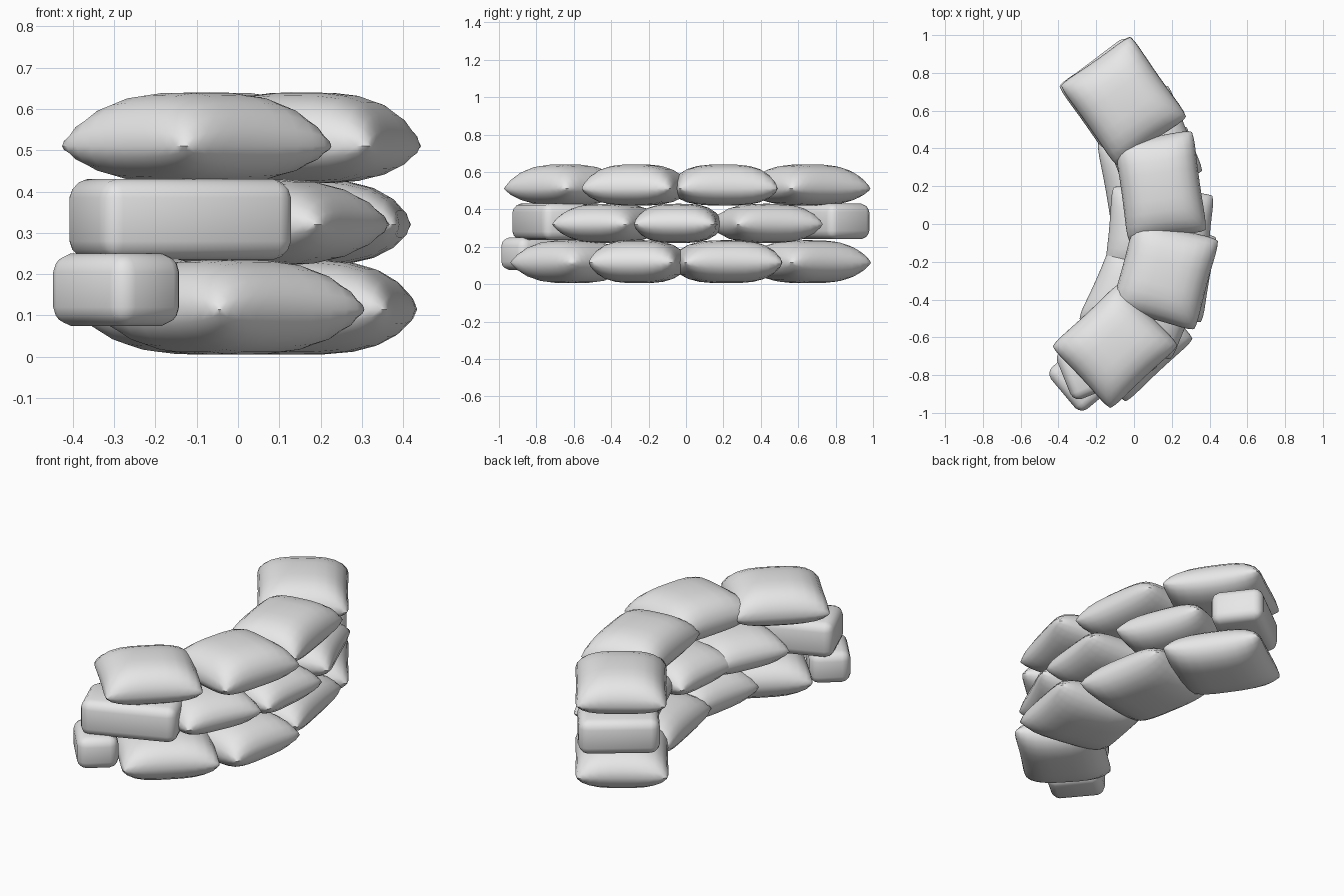
import bpy, bmesh, math

if "Cube" in bpy.data.objects:
    bpy.data.objects.remove(bpy.data.objects["Cube"])

cloth = bpy.data.materials.new("grey_cloth")
cloth.diffuse_color = (0.8, 0.8, 0.8, 1)
cloth.use_nodes = True
cloth.node_tree.nodes["Principled BSDF"].inputs["Base Color"].default_value = cloth.diffuse_color


def finish(bm, name, x, y, z, angle):
    bmesh.ops.recalc_face_normals(bm, faces=bm.faces)
    mesh = bpy.data.meshes.new(name)
    bm.to_mesh(mesh)
    bm.free()
    mesh.materials.append(cloth)
    ob = bpy.data.objects.new(name, mesh)
    bpy.context.collection.objects.link(ob)
    ob.location = (x, y, z)
    ob.rotation_euler.z = math.radians(angle)
    bpy.ops.object.select_all(action='DESELECT')
    ob.select_set(True)
    bpy.context.view_layer.objects.active = ob
    bpy.ops.object.shade_smooth_by_angle(angle=math.radians(50))


def sack(name, x, y, length, width, angle, seam, up, down, n=12):
    """Stuffed sack: two bulging sheets that meet at a seam."""
    bm = bmesh.new()
    ts = [math.sin(math.pi / 2 * (2 * i / n - 1)) for i in range(n + 1)]
    for height in (up, -down):
        rows = []
        for u in ts:
            row = []
            for v in ts:
                bulge = max(0, (1 - abs(u) ** 3.2) * (1 - abs(v) ** 3.2)) ** 0.52
                px = u * length / 2 * (1 - 0.03 * (1 - v * v) - 0.05 * v ** 8)
                py = v * width / 2 * (1 - 0.03 * (1 - u * u) - 0.05 * u ** 8)
                row.append(bm.verts.new((px, py, height * bulge)))
            rows.append(row)
        for i in range(n):
            for j in range(n):
                bm.faces.new((rows[i][j], rows[i + 1][j],
                              rows[i + 1][j + 1], rows[i][j + 1]))
    bmesh.ops.remove_doubles(bm, verts=bm.verts, dist=0.0005)
    finish(bm, name, x, y, seam, angle)


def half_sack(name, x, y, length, width, angle, low, high):
    """Short block-like sack that closes the end of a course."""
    bm = bmesh.new()
    bmesh.ops.create_cube(bm, size=1)
    bmesh.ops.scale(bm, verts=bm.verts, vec=(length, width, high - low))
    bmesh.ops.bevel(bm, geom=bm.edges[:], offset=0.045, segments=3,
                    profile=0.45, affect='EDGES')
    finish(bm, name, x, y, (low + high) / 2, angle)


# Each course: seam height, rise, drop, sacks (x, y, length, width, angle)
courses = {
    "bottom": (0.115, 0.12, 0.11, [
        (-0.06, 0.65, 0.54, 0.48, -55),
        (0.09, 0.215, 0.55, 0.50, -80),
        (0.14, -0.25, 0.48, 0.54, 80),
        (-0.02, -0.61, 0.51, 0.47, 43)]),
    "middle": (0.32, 0.11, 0.1, [
        (0.08, 0.43, 0.51, 0.43, -68),
        (0.135, -0.04, 0.45, 0.55, 85),
        (0.04, -0.41, 0.46, 0.55, 66)]),
    "top": (0.51, 0.13, 0.09, [
        (-0.055, 0.65, 0.54, 0.47, -55),
        (0.14, 0.20, 0.55, 0.43, -82),
        (0.165, -0.265, 0.51, 0.47, 75),
        (-0.10, -0.645, 0.51, 0.47, 43)]),
}
for course, (seam, up, down, sacks) in courses.items():
    for i, place in enumerate(sacks, 1):
        sack(f"{course}_sack_{i}", *place, seam, up, down)

# End sacks
half_sack("bottom_end_sack", -0.295, -0.83, 0.21, 0.29, 40, 0.075, 0.25)
half_sack("middle_front_end_sack", -0.14, -0.72, 0.50, 0.28, 22, 0.235, 0.43)
half_sack("middle_back_end_sack", -0.12, 0.765, 0.41, 0.28, 37, 0.24, 0.43)
